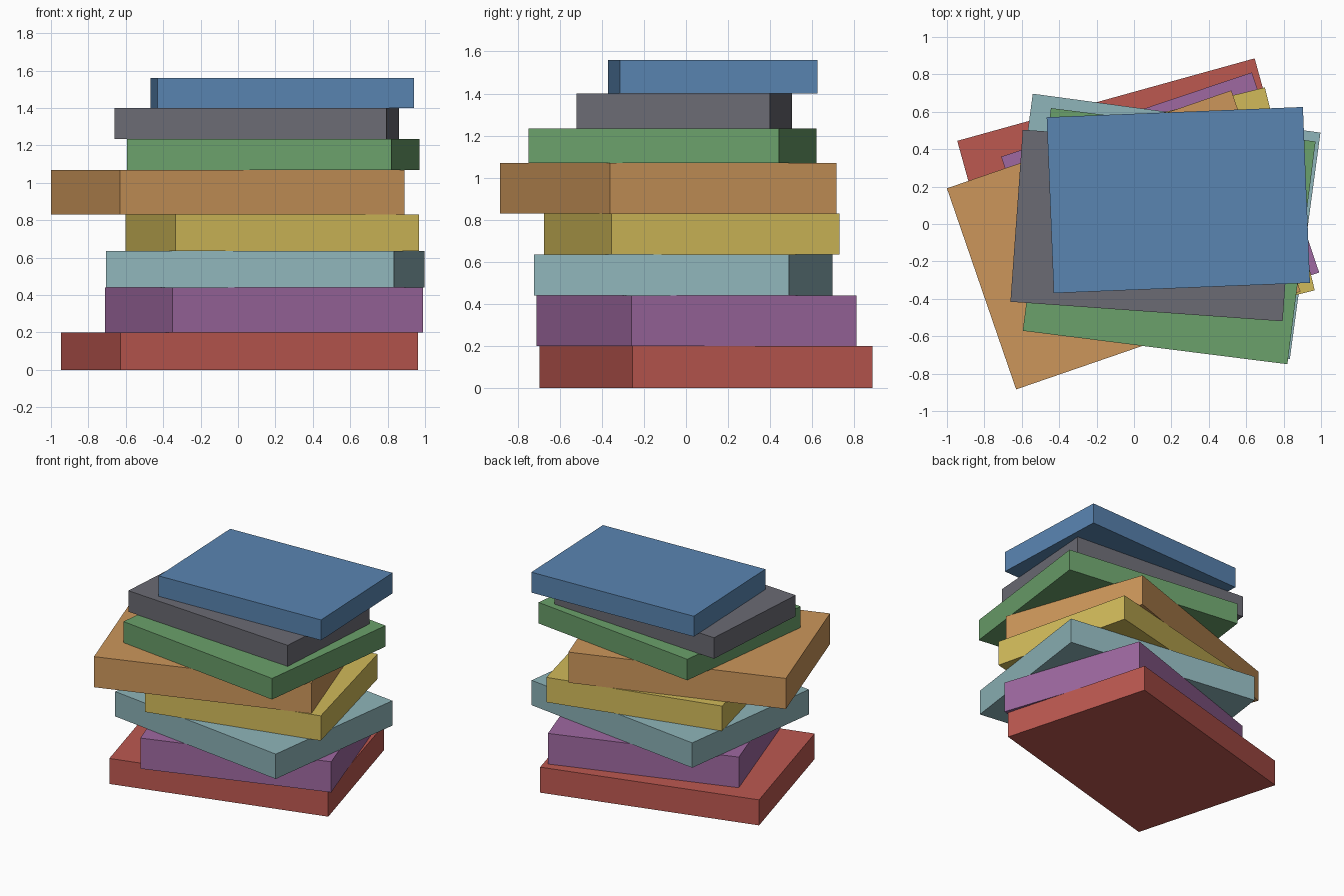
import bpy
import math

if "Cube" in bpy.data.objects:
    bpy.data.objects.remove(bpy.data.objects["Cube"])


def linear(c):
    """Convert an sRGB channel (0-1) to a linear value."""
    return c / 12.92 if c <= 0.04045 else ((c + 0.055) / 1.055) ** 2.4


def slab(name, colour, centre, size, angle, z0, z1):
    """A plain box lying flat, turned about z, between two heights."""
    bpy.ops.mesh.primitive_cube_add(
        size=1, location=(centre[0], centre[1], (z0 + z1) / 2),
        rotation=(0, 0, math.radians(angle)))
    ob = bpy.context.object
    ob.name = name
    ob.scale = (size[0], size[1], z1 - z0)
    bpy.ops.object.transform_apply(location=False, rotation=False, scale=True)
    mat = bpy.data.materials.new(name.split("_")[0])
    mat.diffuse_color = (*[linear(c) for c in colour], 1)
    mat.use_nodes = True
    mat.node_tree.nodes["Principled BSDF"].inputs["Base Color"].default_value = mat.diffuse_color
    ob.data.materials.append(mat)


# Stack of books, bottom to top: name, colour, centre, size, turn, thickness
books = [
    ("red_book", (.74, .345, .315), (0.008, 0.095), (1.65, 1.183), 15.5, 0.20),
    ("purple_book", (.62, .41, .63), (0.14, 0.05), (1.414, 1.129), 18.6, 0.24),
    ("teal_book", (.56, .71, .73), (0.146, -0.013), (1.552, 1.222), -7.7, 0.195),
    ("yellow_book", (.82, .73, .35), (0.183, 0.028), (1.339, 1.117), 13.8, 0.195),
    ("orange_book", (.80, .59, .355), (-0.055, -0.085), (1.608, 1.137), 19.0, 0.24),
    ("green_book", (.42, .63, .42), (0.188, -0.065), (1.426, 1.2), -7.2, 0.165),
    ("grey_book", (.42, .42, .455), (0.1, -0.008), (1.459, 0.922), -4.1, 0.165),
    ("blue_book", (.35, .52, .695), (0.237, 0.128), (1.371, 0.941), 2.3, 0.16),
]

z = 0.0
for name, colour, centre, size, angle, thick in books:
    slab(name, colour, centre, size, angle, z, z + thick)
    z += thick
